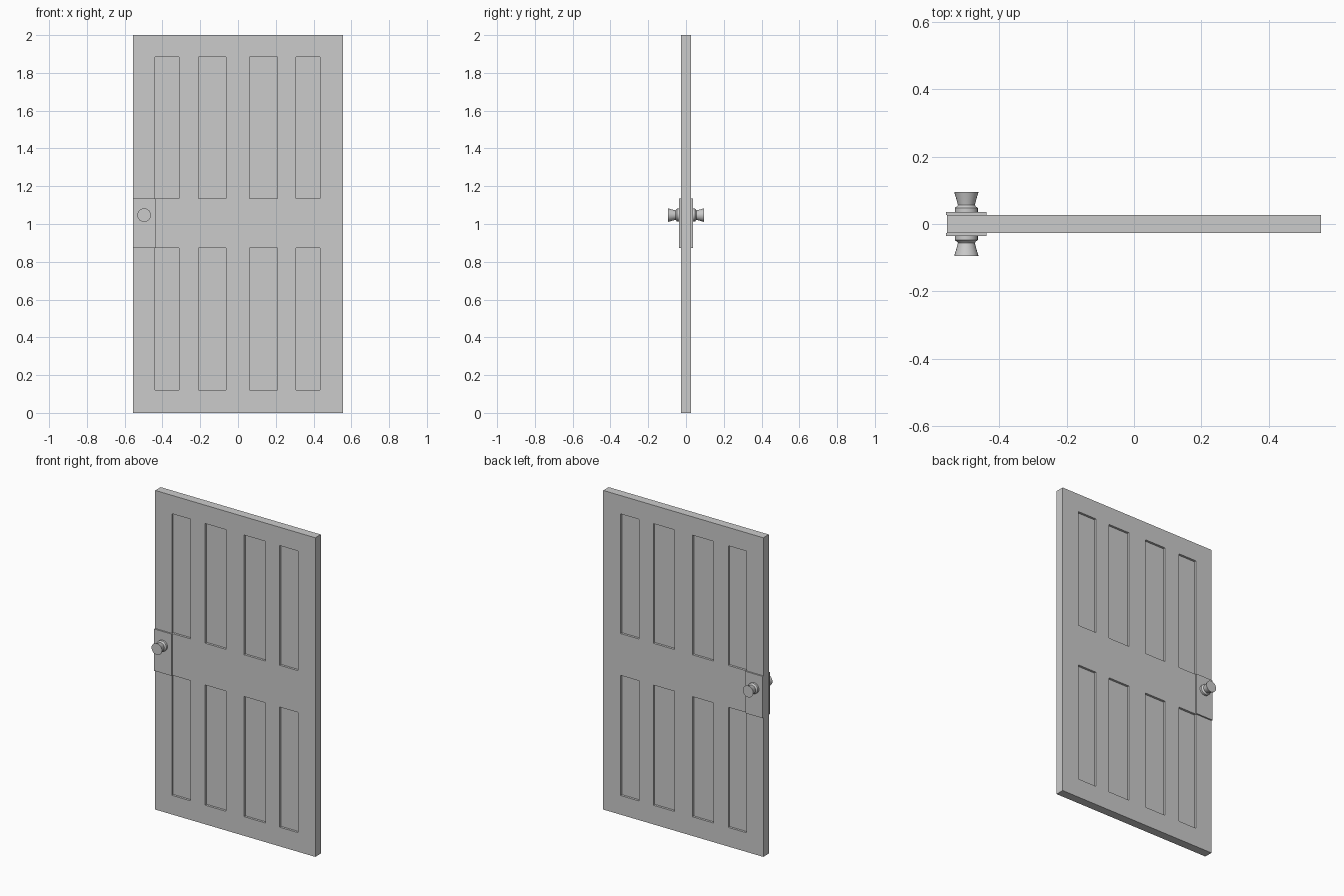
import bpy, bmesh, math

if "Cube" in bpy.data.objects:
    bpy.data.objects.remove(bpy.data.objects["Cube"])

def box(name, x, y, z):
    bm = bmesh.new()
    bmesh.ops.create_cube(bm, size=1)
    for v in bm.verts:
        v.co = [a[0] if c < 0 else a[1] for c, a in zip(v.co, (x, y, z))]
    return finish(name, bm)

def finish(name, bm):
    bmesh.ops.recalc_face_normals(bm, faces=bm.faces)
    me = bpy.data.meshes.new(name)
    bm.to_mesh(me)
    bm.free()
    ob = bpy.data.objects.new(name, me)
    bpy.context.collection.objects.link(ob)
    return ob

# Door slab: grid faces on both sides, panel cells pushed inward
W, T, DEPTH = 0.555, 0.027, 0.014
xs = [-W, -0.44, -0.312, -0.21, -0.063, 0.06, 0.208, 0.307, 0.435, W]
zs = [0, 0.12, 0.873, 1.135, 1.885, 2]
bm = bmesh.new()
for y in (-T, T):
    for i in range(len(xs) - 1):
        for j in range(len(zs) - 1):
            (x0, x1), (z0, z1) = xs[i:i + 2], zs[j:j + 2]
            rim = [(x0, z0), (x1, z0), (x1, z1), (x0, z1)]
            outer = [bm.verts.new((x, y, z)) for x, z in rim]
            if i % 2 and j % 2:
                yi = y - math.copysign(DEPTH, y)
                inner = [bm.verts.new((x, yi, z)) for x, z in rim]
                bm.faces.new(inner)
                for k in range(4):
                    n = (k + 1) % 4
                    bm.faces.new((outer[k], outer[n], inner[n], inner[k]))
            else:
                bm.faces.new(outer)
bmesh.ops.remove_doubles(bm, verts=bm.verts, dist=1e-5)
bmesh.ops.bridge_loops(bm, edges=[e for e in bm.edges if e.is_boundary])
door = finish("door_slab", bm)

# Knob profile: (radius, distance from door centre)
profile = [(0, 0.035), (0.034, 0.035), (0.034, 0.048), (0.028, 0.052),
           (0.025, 0.056), (0.028, 0.068), (0.036, 0.095), (0, 0.095)]
SEG = 24
for side, s in (("front", -1), ("back", 1)):
    # Lock plate
    box(side + "_lock_plate", (-0.557, -0.437),
        sorted((s * 0.026, s * 0.036)), (0.873, 1.135))
    # Turned knob with rosette
    bm = bmesh.new()
    vs = [bm.verts.new((r, s * d, 0)) for r, d in profile]
    es = [bm.edges.new(p) for p in zip(vs, vs[1:])]
    bmesh.ops.spin(bm, geom=vs + es, cent=(0, 0, 0), axis=(0, 1, 0),
                   angle=math.tau, steps=SEG, use_duplicate=False)
    bmesh.ops.remove_doubles(bm, verts=bm.verts, dist=1e-5)
    knob = finish(side + "_knob", bm)
    knob.location = (-0.497, 0, 1.047)
    bpy.context.view_layer.objects.active = knob
    knob.select_set(True)
    bpy.ops.object.shade_smooth_by_angle(angle=math.radians(35))
    knob.select_set(False)
